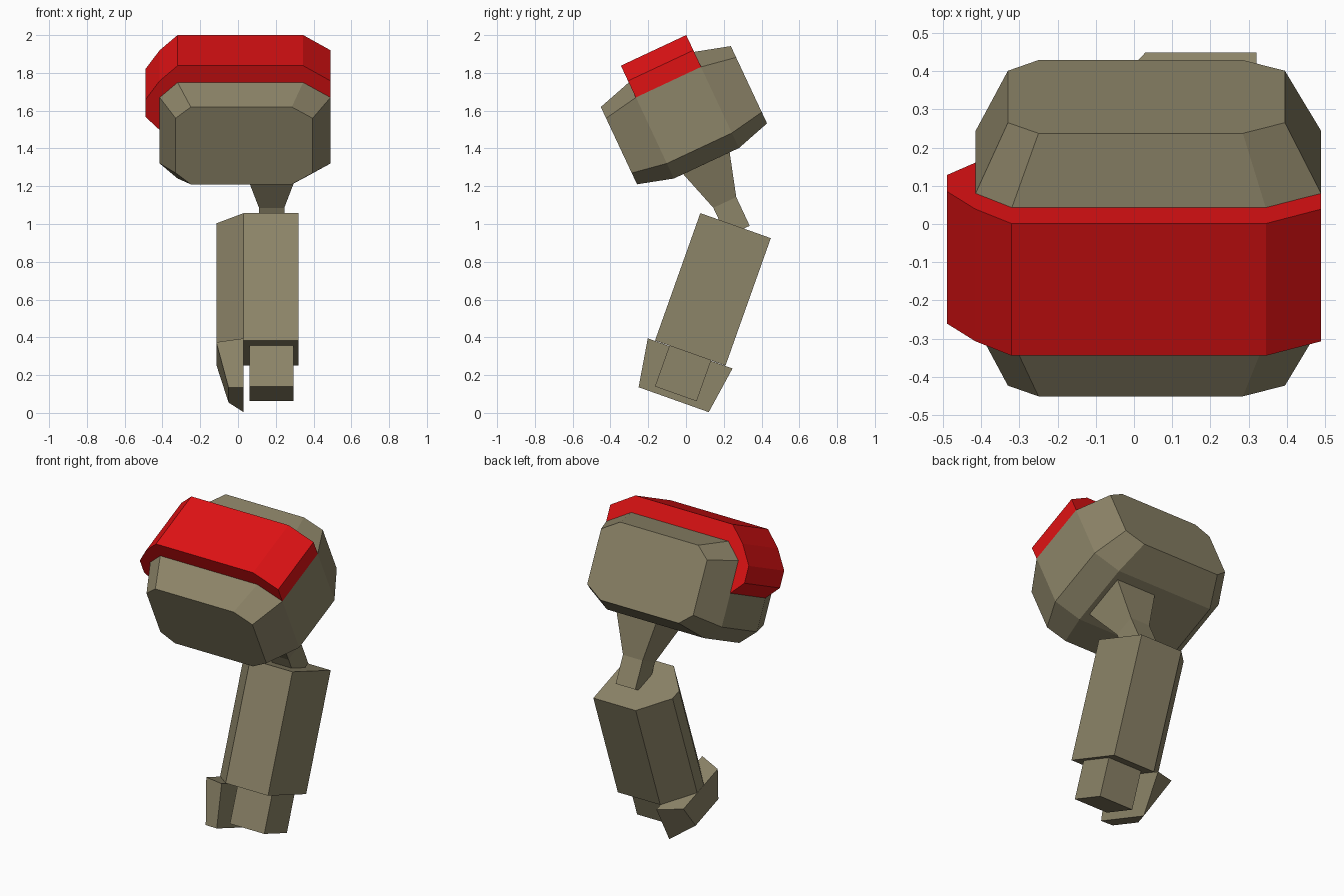
import bpy, bmesh, math
from mathutils import Matrix

if "Cube" in bpy.data.objects:
    bpy.data.objects.remove(bpy.data.objects["Cube"])


def material(name, rgb):
    m = bpy.data.materials.new(name)
    m.diffuse_color = (*rgb, 1)
    m.use_nodes = True
    m.node_tree.nodes["Principled BSDF"].inputs["Base Color"].default_value = m.diffuse_color
    return m


TAN = material("khaki", (0.265, 0.232, 0.139))
RED = material("red", (0.74, 0.006, 0.007))


def frame(y, z, degrees):
    """Tilted local frame of one arm segment."""
    return Matrix.Translation((0, y, z)) @ Matrix.Rotation(math.radians(degrees), 4, 'X')


UPPER = frame(-0.011, 1.576, 25.1)
LOWER = frame(0.1425, 0.654, -19.57)


def loft(name, sections, mat, place):
    """Skin matching closed sections and cap both ends."""
    bm = bmesh.new()
    rings = [[bm.verts.new(p) for p in s] for s in sections]
    n = len(rings[0])
    for a, b in zip(rings, rings[1:]):
        for i in range(n):
            j = (i + 1) % n
            bm.faces.new((a[i], a[j], b[j], b[i]))
    bm.faces.new(rings[0])
    bm.faces.new(rings[-1])
    bmesh.ops.recalc_face_normals(bm, faces=bm.faces)
    me = bpy.data.meshes.new(name)
    bm.to_mesh(me)
    bm.free()
    me.materials.append(mat)
    ob = bpy.data.objects.new(name, me)
    ob.matrix_world = place
    bpy.context.collection.objects.link(ob)
    return ob


def octagon(y, left, top_left, top_right, right, side, top):
    """Chamfered rectangle in the xz plane, symmetric in z."""
    half = [(left, side), (top_left, top), (top_right, top), (right, side)]
    return [(x, y, z) for x, z in half] + [(x, y, -z) for x, z in reversed(half)]


def rect(x, hx, hy, z):
    return [(x - hx, -hy, z), (x + hx, -hy, z), (x + hx, hy, z), (x - hx, hy, z)]


# Shoulder: wide middle tapering to smaller front and back faces
small = (-0.33, -0.25, 0.285, 0.395, 0.16, 0.226)
large = (-0.415, -0.32, 0.345, 0.49, 0.193, 0.281)
loft("shoulder", [octagon(-0.38, *small), octagon(-0.19, *large),
                  octagon(0.19, *large), octagon(0.38, *small)], TAN, UPPER)

# Armour band wrapped over the top and outer side of the shoulder
band = [(0.49, 0.193), (0.49, 0.29), (0.345, 0.379), (-0.32, 0.379), (-0.415, 0.29),
        (-0.49, 0.18), (-0.49, 0.08), (-0.415, 0.003), (-0.413, 0.192),
        (-0.32, 0.279), (0.345, 0.279)]
loft("shoulder_band", [[(x, y, z) for x, z in band] for y in (-0.191, 0.191)], RED, UPPER)

# Elbow link: funnel under the shoulder and a square peg into the forearm
loft("elbow_link", [rect(0.178, 0.139, 0.139, -0.27), rect(0.178, 0.067, 0.067, -0.51),
                    rect(0.178, 0.067, 0.067, -0.678)], TAN, UPPER)


def wedge(z, inner, mid, outer, hy, front, back):
    """Box section with its outer corners cut off."""
    return [(inner, -hy, z), (mid, -hy, z), (outer, -front, z),
            (outer, back, z), (mid, hy, z), (inner, hy, z)]


# Forearm: prism with chamfered outer side
loft("forearm", [wedge(z, 0.32, 0.03, -0.115, 0.198, 0.035, 0.035)
                 for z in (-0.358, 0.358)], TAN, LOWER)

# Outer finger: tapered plate below the forearm
finger = [[(0.03, -hy, z), (x, -front, z), (x, back, z), (0.03, hy, z)]
          for z, x, hy, front, back in ((-0.36, -0.115, 0.238, 0.178, 0.178),
                                        (-0.62, -0.05, 0.197, 0.19, 0.045))]
loft("outer_finger", finger, TAN, LOWER)

# Inner finger: plain block
loft("inner_finger", [rect(0.1775, 0.1175, 0.117, z) for z in (-0.35, -0.587)], TAN, LOWER)
